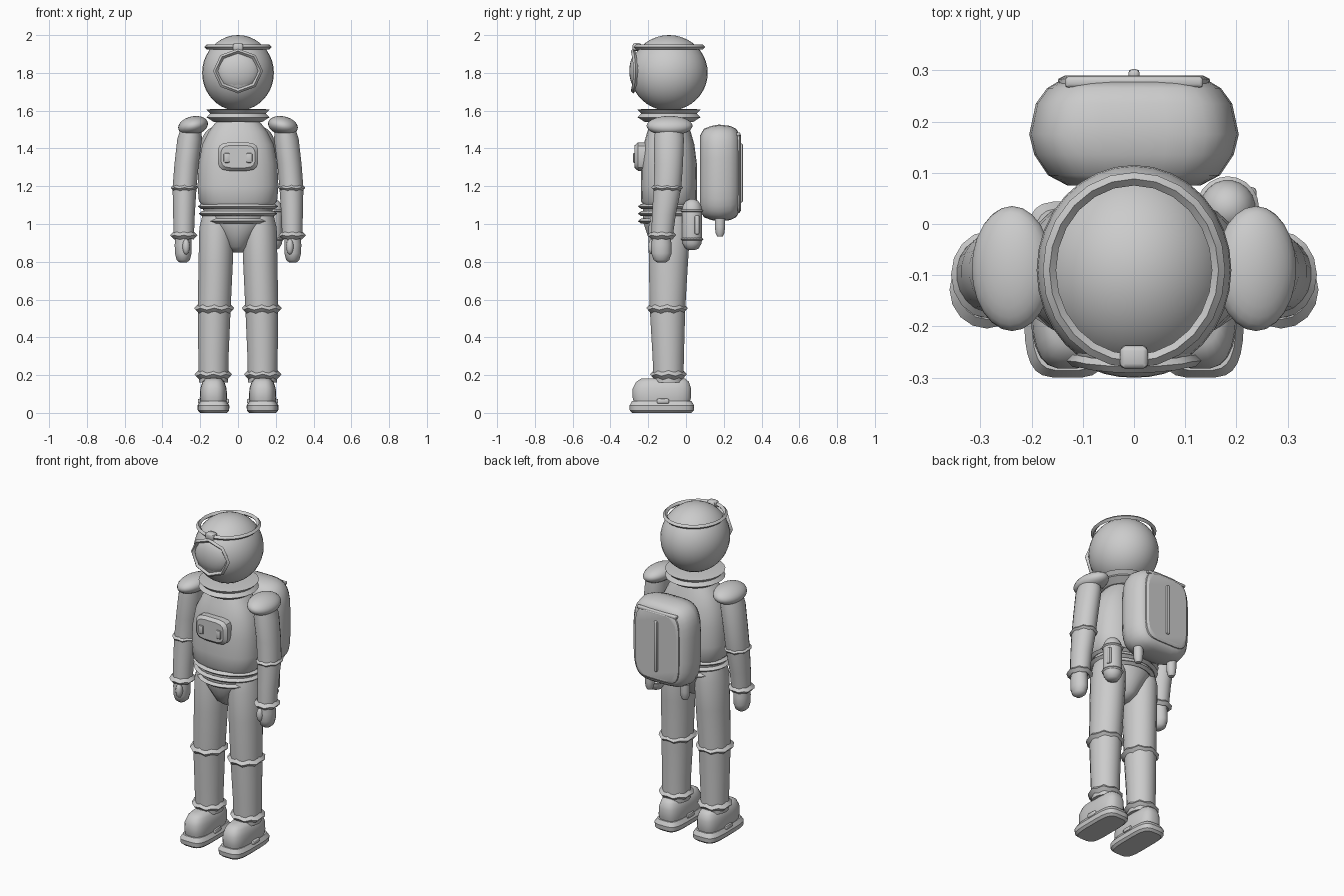
import bpy, bmesh, math
from mathutils import Vector, Matrix

if "Cube" in bpy.data.objects:
    bpy.data.objects.remove(bpy.data.objects["Cube"])

suit = bpy.data.materials.new("suit_grey")
suit.use_nodes = True
suit.diffuse_color = (0.6, 0.6, 0.6, 1)
suit.node_tree.nodes["Principled BSDF"].inputs["Base Color"].default_value = (0.6, 0.6, 0.6, 1)


def finish(name, bm, angle=45):
    bmesh.ops.recalc_face_normals(bm, faces=bm.faces)
    mesh = bpy.data.meshes.new(name)
    bm.to_mesh(mesh)
    bm.free()
    ob = bpy.data.objects.new(name, mesh)
    bpy.context.collection.objects.link(ob)
    mesh.materials.append(suit)
    bpy.ops.object.select_all(action="DESELECT")
    ob.select_set(True)
    bpy.context.view_layer.objects.active = ob
    bpy.ops.object.shade_smooth_by_angle(angle=math.radians(angle))
    return ob


def loft(name, sections, power=2, n=24, axis="z", angle=45):
    """Skin of superellipse sections (centre a, centre b, height, radius a, radius b)."""
    bm = bmesh.new()
    loops = []
    for a, b, h, ra, rb in sections:
        loop = []
        for i in range(n):
            t = math.tau * (i + 0.5) / n
            c, s = math.cos(t), math.sin(t)
            u = a + ra * math.copysign(abs(c) ** (2 / power), c)
            v = b + rb * math.copysign(abs(s) ** (2 / power), s)
            loop.append(bm.verts.new((u, v, h) if axis == "z" else (u, h, v)))
        loops.append(loop)
    for lo, hi in zip(loops, loops[1:]):
        for i in range(n):
            j = (i + 1) % n
            bm.faces.new((lo[i], lo[j], hi[j], hi[i]))
    bm.faces.new(loops[0])
    bm.faces.new(loops[-1])
    return finish(name, bm, angle)


def ball(name, centre, radii, tilt=0, u=24, v=14):
    bm = bmesh.new()
    m = Matrix.Translation(centre) @ Matrix.Rotation(tilt, 4, "Y") @ Matrix.Diagonal((*radii, 1))
    bmesh.ops.create_uvsphere(bm, u_segments=u, v_segments=v, radius=1, matrix=m)
    return finish(name, bm)


def band(name, centre, rx, ry, minor, wave=0.0, n=16, axis="z", thick=1.0, bend=0.0):
    """Faceted band with a diamond section, optionally scalloped and bent."""
    bm = bmesh.new()
    loops = []
    for i in range(n):
        t = math.tau * i / n
        w = wave * (-1) ** i
        loop = []
        for dr, dz in ((minor, 0), (0, minor * thick), (-minor, 0), (0, -minor * thick)):
            a, b = (rx + dr) * math.cos(t), (ry + dr) * math.sin(t)
            if axis == "z":
                p = Vector((a, b, dz + w))
            else:
                p = Vector((a * (1 + w), dz + bend * math.cos(t) ** 2, b * (1 + w)))
            loop.append(bm.verts.new(Vector(centre) + p))
        loops.append(loop)
    for i in range(n):
        p, q = loops[i], loops[(i + 1) % n]
        for k in range(4):
            m = (k + 1) % 4
            bm.faces.new((p[k], q[k], q[m], p[m]))
    return finish(name, bm, 60)


def block(name, centre, size, bevel):
    bm = bmesh.new()
    m = Matrix.Translation(centre) @ Matrix.Diagonal((*size, 1))
    bmesh.ops.create_cube(bm, size=1, matrix=m)
    bmesh.ops.bevel(bm, geom=bm.edges[:], offset=bevel, segments=2, profile=0.5, affect="EDGES")
    return finish(name, bm)


CY = -0.09  # depth of the body axis

# Helmet, brow band, latch and visor
ball("helmet", (0, CY, 1.8), (0.19, 0.205, 0.2), u=32, v=20)
band("helmet_band", (0, CY, 1.937), 0.165, 0.178, 0.013, n=24)
block("helmet_latch", (0, -0.26, 1.937), (0.055, 0.045, 0.04), 0.01)
ball("visor_glass", (0, -0.245, 1.81), (0.115, 0.055, 0.105))
band("visor_rim", (0, -0.279, 1.81), 0.115, 0.102, 0.012, wave=0.04, axis="y", bend=0.012)

# Neck collar
loft("neck_collar", [(0, CY, z, r, r) for r, z in
     ((0.13, 1.54), (0.168, 1.565), (0.148, 1.585), (0.168, 1.605), (0.13, 1.61))], n=24, angle=30)

# Torso, pelvis and belts
loft("torso", [(0, CY, z, rx, ry) for z, rx, ry in
     ((1.09, 0.18, 0.13), (1.12, 0.208, 0.148), (1.2, 0.215, 0.15), (1.32, 0.209, 0.148),
      (1.42, 0.19, 0.135), (1.49, 0.155, 0.115), (1.53, 0.125, 0.1), (1.56, 0.1, 0.09))], power=2.5, n=28)
loft("pelvis", [(0, CY, z, rx, ry) for z, rx, ry in
     ((0.85, 0.03, 0.04), (0.88, 0.065, 0.08), (0.94, 0.1, 0.115), (1.0, 0.155, 0.135),
      (1.06, 0.185, 0.14), (1.1, 0.185, 0.14))], n=24)
for label, z, r in (("upper", 1.093, 0.195), ("middle", 1.055, 0.19), ("lower", 1.015, 0.162)):
    band(label + "_belt", (0, CY, z), r, 0.147, 0.018, n=24, thick=0.75)

# Chest control box with two buttons
loft("chest_box", [(0, 1.357, y, rx, rz) for y, rx, rz in
     ((-0.21, 0.108, 0.076), (-0.255, 0.108, 0.076), (-0.272, 0.09, 0.06))],
     power=4, n=16, axis="y", angle=30)
for s in (-1, 1):
    block("chest_button", (s * 0.06, -0.272, 1.35), (0.032, 0.018, 0.052), 0.007)

for s, side in ((1, "left"), (-1, "right")):
    # Leg and its bands
    loft(side + "_leg", [(s * x, y, z, rx, ry) for x, y, z, rx, ry in
         ((0.13, -0.093, 0.16, 0.078, 0.08), (0.13, -0.094, 0.3, 0.081, 0.084),
          (0.126, -0.098, 0.55, 0.088, 0.095), (0.118, -0.093, 0.8, 0.092, 0.105),
          (0.113, -0.088, 0.98, 0.093, 0.112), (0.108, -0.088, 1.05, 0.08, 0.1))], n=20)
    band(side + "_knee_band", (s * 0.126, -0.1, 0.55), 0.086, 0.09, 0.02, wave=0.005)
    band(side + "_ankle_band", (s * 0.131, -0.093, 0.2), 0.079, 0.077, 0.02, wave=0.005)

    # Boot, sole and side studs
    loft(side + "_boot", [(s * 0.13, y, z, rx, ry) for y, z, rx, ry in
         ((-0.128, 0.04, 0.066, 0.145), (-0.128, 0.08, 0.073, 0.155), (-0.128, 0.13, 0.07, 0.155),
          (-0.124, 0.165, 0.058, 0.14), (-0.12, 0.183, 0.04, 0.115))], power=3, n=24)
    loft(side + "_sole", [(s * 0.13, -0.128, z, rx, ry) for z, rx, ry in
         ((0, 0.07, 0.157), (0.012, 0.083, 0.17), (0.038, 0.085, 0.172), (0.062, 0.07, 0.158))],
         power=4, n=28, angle=30)
    for d in (-1, 1):
        block(side + "_boot_stud", (s * 0.13 + d * 0.074, -0.122, 0.062), (0.018, 0.065, 0.026), 0.008)

    # Shoulder pad, arm and bands
    ball(side + "_shoulder_pad", (s * 0.238, -0.087, 1.52), (0.08, 0.122, 0.05), s * 0.22)
    loft(side + "_arm", [(s * x, y, z, rx, ry) for x, y, z, rx, ry in
         ((0.287, -0.127, 0.93, 0.054, 0.057), (0.286, -0.117, 1.05, 0.058, 0.064),
          (0.283, -0.098, 1.19, 0.064, 0.074), (0.272, -0.092, 1.32, 0.065, 0.077),
          (0.256, -0.09, 1.45, 0.066, 0.08), (0.246, -0.09, 1.53, 0.05, 0.07))], n=20)
    band(side + "_elbow_band", (s * 0.284, -0.099, 1.19), 0.055, 0.067, 0.018, wave=0.003)
    band(side + "_wrist_band", (s * 0.287, -0.128, 0.938), 0.055, 0.058, 0.018, wave=0.003)

    # Mitten and thumb
    loft(side + "_mitten", [(s * 0.29, -0.13, z, rx, ry) for z, rx, ry in
         ((0.795, 0.018, 0.022), (0.81, 0.036, 0.042), (0.845, 0.045, 0.055),
          (0.89, 0.046, 0.054), (0.94, 0.042, 0.05))], n=16)
    ball(side + "_thumb", (s * 0.275, -0.178, 0.88), (0.02, 0.022, 0.042), u=12, v=8)

    # Backpack nozzle
    loft(side + "_nozzle", [(s * 0.12, 0.18, z, r, r) for z, r in
         ((0.935, 0.016), (0.95, 0.024), (0.985, 0.028), (1.03, 0.028))], n=12)

# Backpack with rear panel, centre bar and top rail
loft("backpack", [(0, 1.27, y, rx, rz) for y, rx, rz in
     ((0.075, 0.13, 0.2), (0.095, 0.168, 0.235), (0.135, 0.195, 0.25), (0.175, 0.205, 0.257),
      (0.235, 0.192, 0.25), (0.265, 0.17, 0.235), (0.277, 0.15, 0.215))], power=4, n=32, axis="y")
loft("backpack_panel", [(0, 1.27, y, rx, rz) for y, rx, rz in
     ((0.265, 0.15, 0.215), (0.283, 0.148, 0.213), (0.29, 0.135, 0.2))],
     power=5, n=32, axis="y", angle=25)
block("backpack_bar", (0, 0.291, 1.27), (0.022, 0.022, 0.31), 0.007)
block("backpack_rail", (0, 0.277, 1.475), (0.27, 0.022, 0.02), 0.007)

# Hip canister with two bands and a handle
loft("hip_canister", [(0.183, 0.032, z, r, r) for z, r in
     ((0.862, 0.015), (0.87, 0.035), (0.895, 0.05), (0.92, 0.054), (1.075, 0.054),
      (1.1, 0.048), (1.122, 0.033), (1.132, 0.012))], n=20)
for z in (0.92, 1.07):
    band("canister_band", (0.183, 0.032, z), 0.053, 0.053, 0.008, n=20)
block("canister_handle", (0.228, 0.058, 0.995), (0.022, 0.028, 0.1), 0.008)
